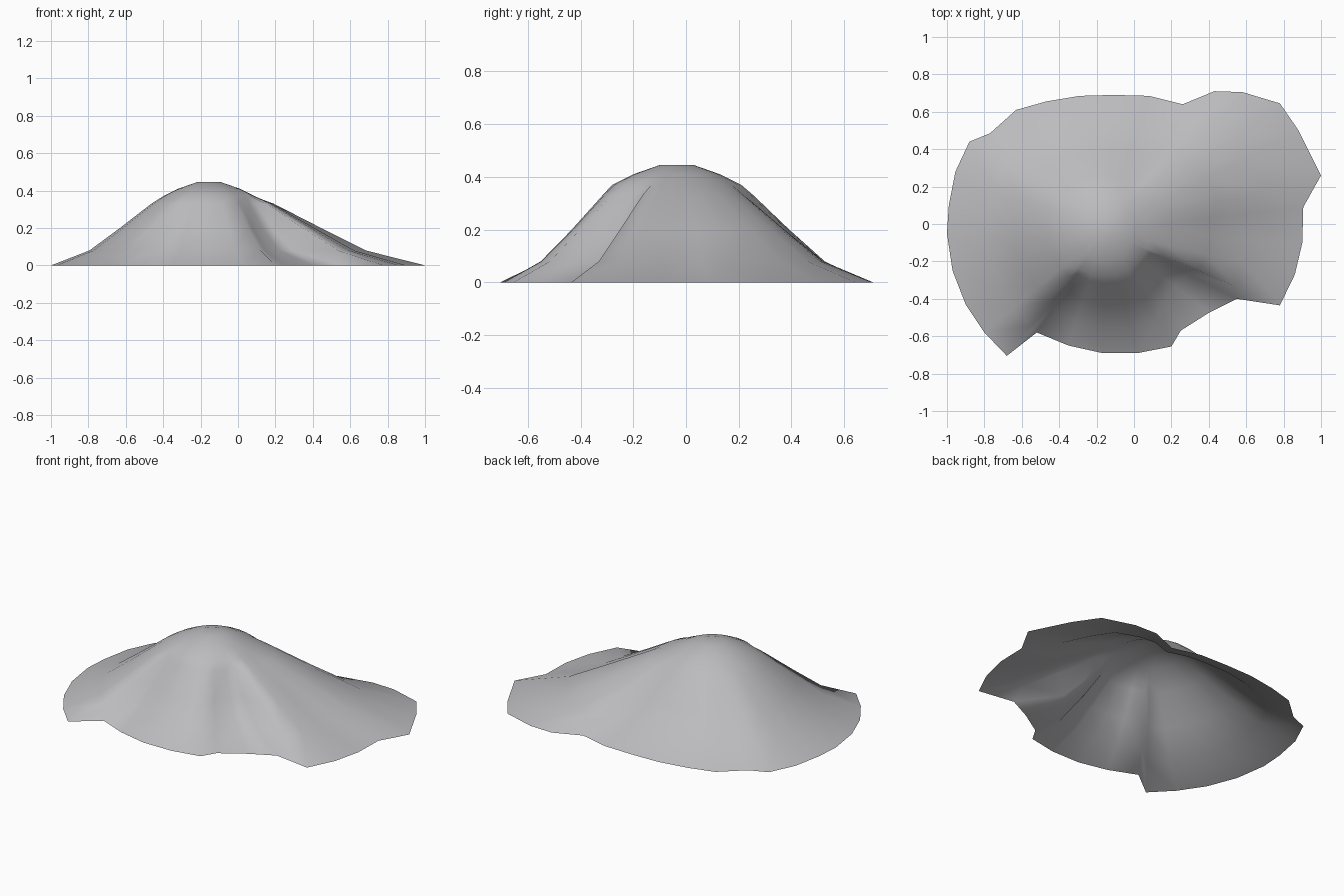
import bpy, bmesh, math
from mathutils import Vector

if "Cube" in bpy.data.objects:
    bpy.data.objects.remove(bpy.data.objects["Cube"])

# Ground outline of the hill, counter-clockwise from the right
OUTLINE = [(1, .26), (.88, .5), (.78, .645), (.58, .705), (.43, .71), (.26, .64), (.08, .685), (-.11, .69),
           (-.29, .685), (-.47, .655), (-.63, .61), (-.77, .485), (-.88, .44), (-.955, .28), (-.99, .1),
           (-1, -.05), (-.97, -.25), (-.9, -.43), (-.8, -.58), (-.68, -.705), (-.52, -.58), (-.35, -.65),
           (-.17, -.69), (.02, -.69), (.2, -.655), (.25, -.57), (.4, -.475), (.55, -.4), (.78, -.435),
           (.86, -.27), (.9, -.1), (.905, .09)]
APEX = Vector((-.155, -.035))

# Contours: height, constant radius, share of outline radius, gully depth
RINGS = [(0, 0, 1, 0), (.08, .09, .65, 1), (.2, .13, .41, 1), (.33, .19, .14, .4),
         (.37, .245, 0, 0), (.41, .165, 0, 0), (.445, .065, 0, 0)]
GULLY = {20: .04, 25: .06, 26: .13, 27: .17}   # rays pulled inward

bm = bmesh.new()
rings = []
for z, base, share, gully in RINGS:
    ring = []
    for i, p in enumerate(OUTLINE):
        d = Vector(p) - APEX
        r = (base + share * d.length) * (1 - gully * GULLY.get(i, 0))
        q = APEX + d.normalized() * r
        ring.append(bm.verts.new((q.x, q.y, z)))
    rings.append(ring)

# Slopes between contours and the flat summit; underside stays open
n = len(OUTLINE)
for a, b in zip(rings, rings[1:]):
    for i in range(n):
        j = (i + 1) % n
        bm.faces.new((a[i], a[j], b[j], b[i]))
bm.faces.new(rings[-1])
for f in bm.faces:
    f.smooth = True

mesh = bpy.data.meshes.new("hill")
bm.to_mesh(mesh)
bm.free()
hill = bpy.data.objects.new("hill", mesh)
bpy.context.collection.objects.link(hill)

mat = bpy.data.materials.new("stone grey")
mat.diffuse_color = (.5, .5, .52, 1)
mat.use_nodes = True
mat.node_tree.nodes["Principled BSDF"].inputs["Base Color"].default_value = mat.diffuse_color
mesh.materials.append(mat)
